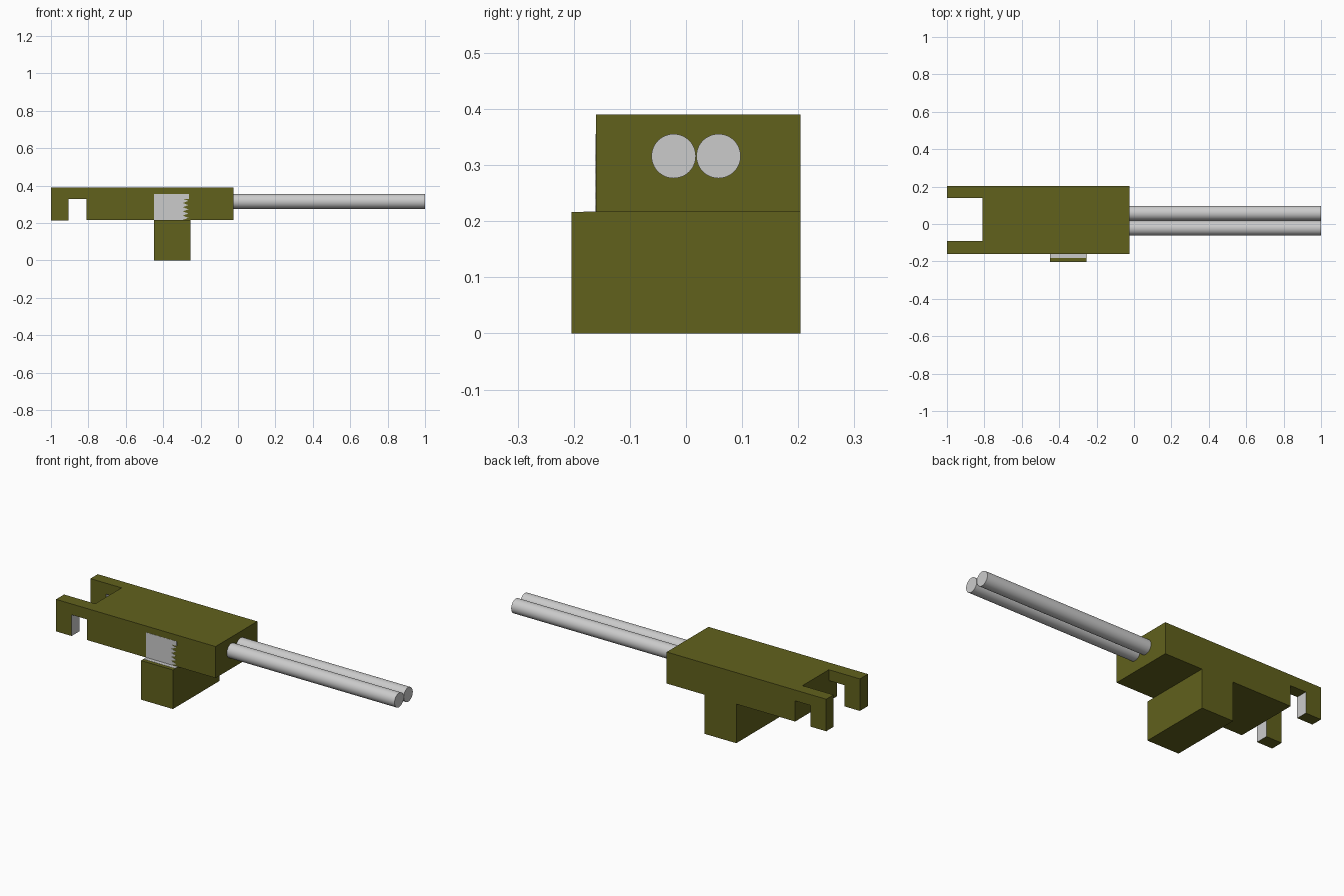
import bpy, bmesh
from mathutils import Vector

if "Cube" in bpy.data.objects:
    bpy.data.objects.remove(bpy.data.objects["Cube"])

olive = bpy.data.materials.new("olive")
olive.diffuse_color = (0.12, 0.12, 0.012, 1)
olive.use_nodes = True
olive.node_tree.nodes["Principled BSDF"].inputs["Base Color"].default_value = olive.diffuse_color


def extrude_y(name, profile, y0, y1, mat=None):
    """Extrude an (x, z) outline between two y positions."""
    bm = bmesh.new()
    face = bm.faces.new([bm.verts.new((x, y0, z)) for x, z in profile])
    ext = bmesh.ops.extrude_face_region(bm, geom=[face])
    moved = [v for v in ext["geom"] if isinstance(v, bmesh.types.BMVert)]
    bmesh.ops.translate(bm, vec=Vector((0, y1 - y0, 0)), verts=moved)
    bmesh.ops.recalc_face_normals(bm, faces=bm.faces)
    mesh = bpy.data.meshes.new(name)
    bm.to_mesh(mesh)
    bm.free()
    obj = bpy.data.objects.new(name, mesh)
    bpy.context.collection.objects.link(obj)
    if mat:
        mesh.materials.append(mat)
    return obj


def rect(x0, x1, z0, z1):
    return [(x0, z0), (x1, z0), (x1, z1), (x0, z1)]


# Main body and the block hanging below it
extrude_y("body", rect(-0.81, -0.025, 0.216, 0.39), -0.16, 0.204, olive)
extrude_y("lower_block", rect(-0.45, -0.255, 0, 0.216), -0.204, 0.204, olive)

# Hooked prongs at the rear, each with a grey inner face
hook = [(-1, 0.213), (-0.905, 0.213), (-0.905, 0.33),
        (-0.81, 0.33), (-0.81, 0.39), (-1, 0.39)]
for side, y0, y1 in (("front", -0.16, -0.09), ("back", 0.14, 0.204)):
    prong = extrude_y(side + "_prong", hook, y0, y1, olive)
    prong.data.materials.append(None)
    for p in prong.data.polygons:
        if p.normal.x > 0.9 and p.center.x < -0.9:
            p.material_index = 1

# Grey side panel: a flat top strip over a stack of pointed slats
extrude_y("panel_strip", rect(-0.45, -0.262, 0.33, 0.355), -0.161, -0.15)
rows, low, high = 5, 0.217, 0.33
step = (high - low) / rows
for i in range(rows):
    z = low + i * step
    slat = [(-0.45, z), (-0.295, z), (-0.265, z + step / 2),
            (-0.295, z + step), (-0.45, z + step)]
    extrude_y(f"panel_slat_{i + 1}", slat, -0.161, -0.15)

# Grey ledge on top of the lower block
extrude_y("panel_ledge", rect(-0.449, -0.256, 0.21, 0.217), -0.183, -0.15)

# Twin rods
for side, y in (("front", -0.022), ("back", 0.058)):
    bpy.ops.mesh.primitive_cylinder_add(vertices=48, radius=0.0395, depth=1.03,
                                        location=(0.485, y, 0.316),
                                        rotation=(0, 1.5707963, 0))
    bpy.context.object.name = side + "_rod"
    bpy.ops.object.shade_smooth_by_angle()
